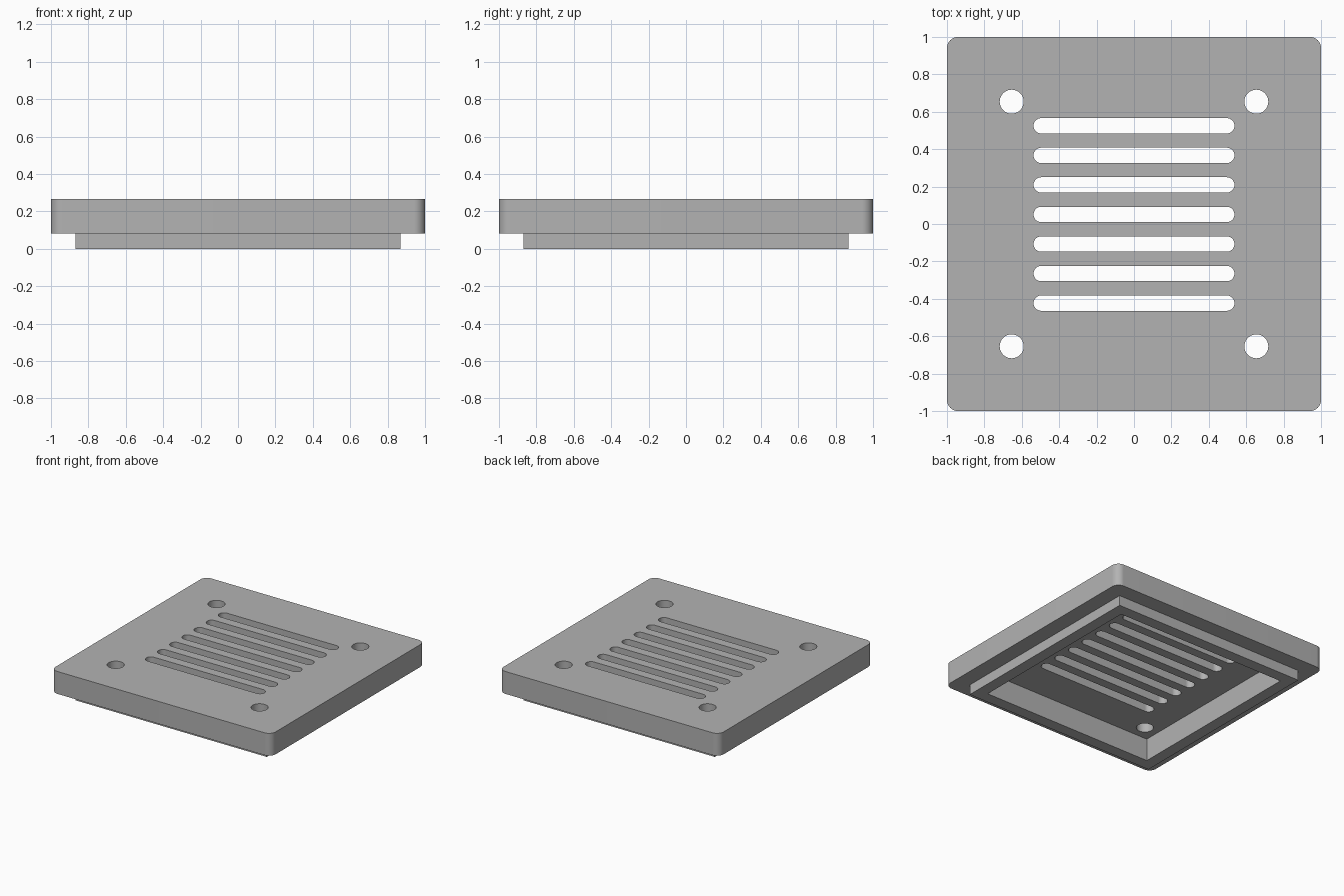
import bpy, bmesh, math

if "Cube" in bpy.data.objects:
    bpy.data.objects.remove(bpy.data.objects["Cube"], do_unlink=True)

TOP, LIP_H, SKIN = 0.267, 0.083, 0.083   # overall height, lip height, top skin


def rounded_outline(hx, hy, r, cx=0.0, cy=0.0, steps=16):
    """Counter-clockwise rectangle outline with rounded corners."""
    pts = []
    for q, (sx, sy) in enumerate(((1, 1), (-1, 1), (-1, -1), (1, -1))):
        for i in range(steps + 1 if r else 1):
            a = math.pi / 2 * (q + i / steps)
            p = (cx + sx * (hx - r) + r * math.cos(a),
                 cy + sy * (hy - r) + r * math.sin(a))
            if not any(math.dist(p, o) < 1e-5 for o in pts):
                pts.append(p)
    return pts


def prisms(name, outlines, z0, z1):
    """One object made of upright prisms."""
    bm = bmesh.new()
    for pts in outlines:
        face = bm.faces.new([bm.verts.new((x, y, z0)) for x, y in pts])
        ext = bmesh.ops.extrude_face_region(bm, geom=[face])["geom"]
        for v in ext:
            if isinstance(v, bmesh.types.BMVert):
                v.co.z = z1
    bmesh.ops.recalc_face_normals(bm, faces=bm.faces[:])
    mesh = bpy.data.meshes.new(name)
    bm.to_mesh(mesh)
    bm.free()
    obj = bpy.data.objects.new(name, mesh)
    bpy.context.collection.objects.link(obj)
    return obj


def combine(target, tool, operation):
    """Apply a boolean and discard the tool."""
    tool.hide_render = True
    mod = target.modifiers.new(tool.name, "BOOLEAN")
    mod.operation, mod.object, mod.solver = operation, tool, "EXACT"
    bpy.context.view_layer.objects.active = target
    bpy.ops.object.modifier_apply(modifier=mod.name)
    bpy.data.objects.remove(tool, do_unlink=True)


# Cover plate with rounded corners, and the square locating lip below it
cover = prisms("vent_cover", [rounded_outline(1, 1, 0.06)], LIP_H, TOP)
lip = prisms("locating_lip", [rounded_outline(0.87, 0.87, 0)], 0, TOP - SKIN)
combine(cover, lip, "UNION")

# Hollow underside
pocket = prisms("pocket_cutter", [rounded_outline(0.775, 0.775, 0)], -0.1, TOP - SKIN)
combine(cover, pocket, "DIFFERENCE")

# Seven vent slots and four screw holes
slots = [rounded_outline(0.537, 0.041, 0.041, 0, 0.525 - 0.158 * i) for i in range(7)]
holes = [rounded_outline(0.064, 0.064, 0.064, 0.654 * sx, 0.654 * sy)
         for sx in (-1, 1) for sy in (-1, 1)]
combine(cover, prisms("opening_cutter", slots + holes, 0.12, 0.4), "DIFFERENCE")

# Grey finish
grey = bpy.data.materials.new("plain_grey")
grey.use_nodes = True
colour = (0.45, 0.45, 0.45, 1)
grey.diffuse_color = colour
grey.node_tree.nodes["Principled BSDF"].inputs["Base Color"].default_value = colour
cover.data.materials.clear()
cover.data.materials.append(grey)

bpy.ops.object.select_all(action="DESELECT")
cover.select_set(True)
bpy.context.view_layer.objects.active = cover
bpy.ops.object.shade_smooth_by_angle(angle=math.radians(30))
